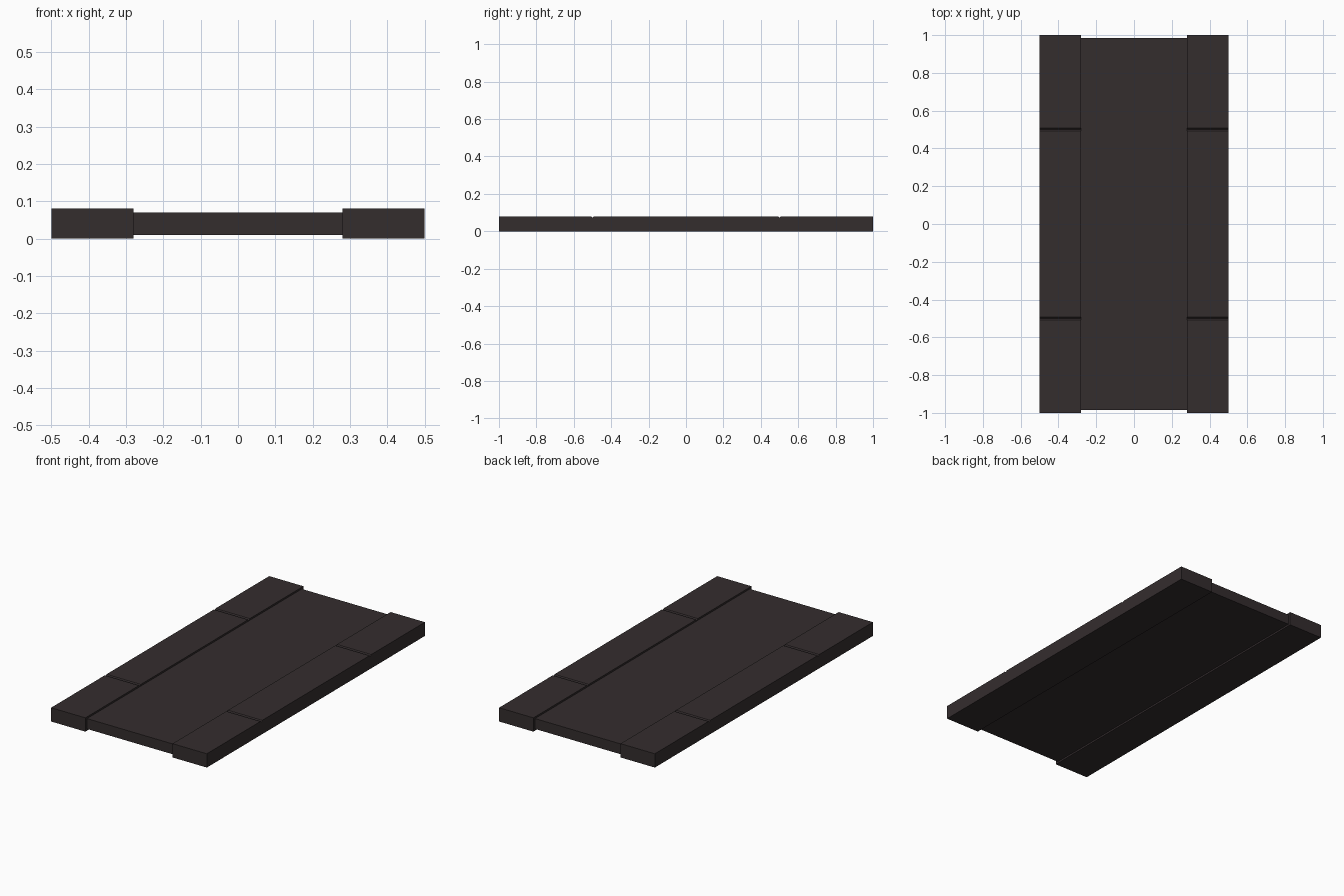
import bpy, bmesh

if "Cube" in bpy.data.objects:
    bpy.data.objects.remove(bpy.data.objects["Cube"])

mat = bpy.data.materials.new("dark brown")
mat.diffuse_color = (0.034, 0.026, 0.027, 1)
mat.use_nodes = True
mat.node_tree.nodes["Principled BSDF"].inputs["Base Color"].default_value = mat.diffuse_color


def extrude_x(name, profile, x0, x1):
    """Extrude a (y, z) outline along x."""
    bm = bmesh.new()
    face = bm.faces.new([bm.verts.new((x0, y, z)) for y, z in profile])
    res = bmesh.ops.extrude_face_region(bm, geom=[face])
    verts = [v for v in res["geom"] if isinstance(v, bmesh.types.BMVert)]
    bmesh.ops.translate(bm, verts=verts, vec=(x1 - x0, 0, 0))
    bmesh.ops.recalc_face_normals(bm, faces=bm.faces)
    mesh = bpy.data.meshes.new(name)
    bm.to_mesh(mesh)
    bm.free()
    mesh.materials.append(mat)
    ob = bpy.data.objects.new(name, mesh)
    bpy.context.collection.objects.link(ob)
    return ob


# Side planks with two small V grooves across the top
H, W, D = 0.08, 0.008, 0.008
rail = [(-1, 0), (1, 0), (1, H)]
for y in (0.5, -0.5):
    rail += [(y + W, H), (y, H - D), (y - W, H)]
rail.append((-1, H))
extrude_x("left_plank", rail, -0.5, -0.28)
extrude_x("right_plank", rail, 0.28, 0.5)

# Thinner, slightly shorter centre panel
L = 0.985
extrude_x("centre_panel", [(-L, 0.01), (L, 0.01), (L, 0.07), (-L, 0.07)], -0.28, 0.28)
